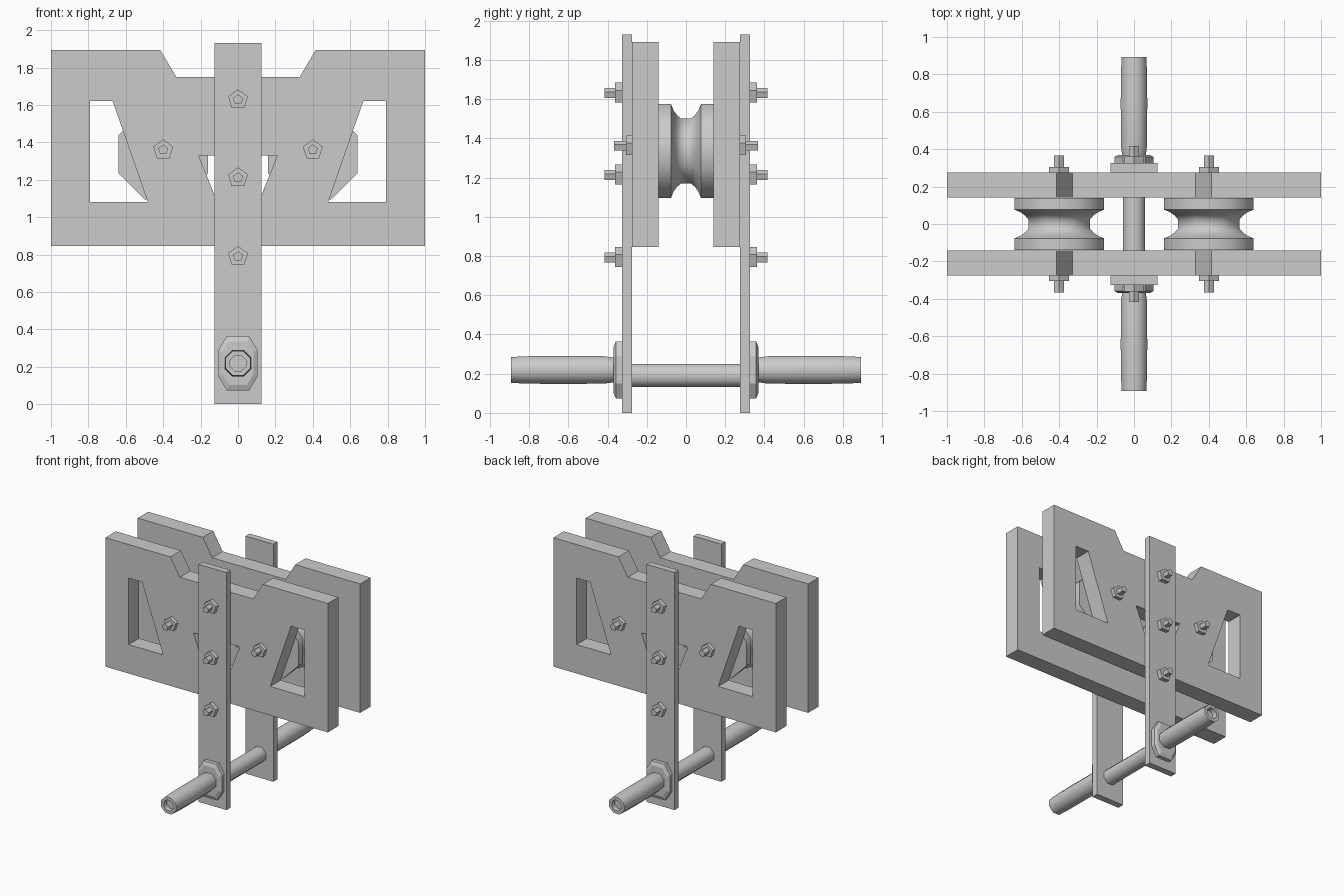
import bpy, bmesh
from math import sin, cos, pi

if "Cube" in bpy.data.objects:
    bpy.data.objects.remove(bpy.data.objects["Cube"])


def ngon(n, phase=0.0):
    """Unit polygon in x/z; phase is measured from straight up."""
    return [(sin(2 * pi * i / n + phase), cos(2 * pi * i / n + phase)) for i in range(n)]


OCT = ngon(8, pi / 8)      # flat sides facing the axes
PENT = ngon(5)             # point up


def loft(name, outline, stations, x=0.0, z=0.0, side=1, smooth=None):
    """Skin scaled copies of an outline along y; stations are (scale, y)."""
    bm = bmesh.new()
    rings = [[bm.verts.new((x + s * px, side * y, z + s * pz)) for px, pz in outline]
             for s, y in stations]
    n = len(outline)
    for a, b in zip(rings, rings[1:]):
        for i in range(n):
            j = (i + 1) % n
            bm.faces.new((a[i], a[j], b[j], b[i]))
    bm.faces.new(rings[0])
    bm.faces.new(rings[-1])
    bmesh.ops.recalc_face_normals(bm, faces=bm.faces)
    me = bpy.data.meshes.new(name)
    bm.to_mesh(me)
    bm.free()
    ob = bpy.data.objects.new(name, me)
    bpy.context.collection.objects.link(ob)
    if smooth:
        bpy.ops.object.select_all(action='DESELECT')
        ob.select_set(True)
        bpy.context.view_layer.objects.active = ob
        bpy.ops.object.shade_smooth_by_angle(angle=smooth)
    return ob


def plate(name, loops, y, thickness):
    """Flat plate in x/z from an outline plus window outlines."""
    cu = bpy.data.curves.new(name, 'CURVE')
    cu.dimensions = '2D'
    cu.fill_mode = 'BOTH'
    cu.extrude = thickness / 2
    for pts in loops:
        sp = cu.splines.new('POLY')
        sp.points.add(len(pts) - 1)
        for p, (px, pz) in zip(sp.points, pts):
            p.co = (px, pz, 0, 1)
        sp.use_cyclic_u = True
    tmp = bpy.data.objects.new(name + "_curve", cu)
    bpy.context.collection.objects.link(tmp)
    dg = bpy.context.evaluated_depsgraph_get()
    me = bpy.data.meshes.new_from_object(tmp.evaluated_get(dg))
    bpy.data.objects.remove(tmp)
    ob = bpy.data.objects.new(name, me)
    ob.rotation_euler.x = pi / 2
    ob.location.y = y
    bpy.context.collection.objects.link(ob)
    for p in me.polygons:
        p.use_smooth = False
    return ob


def mirror_x(pts):
    return [(-px, pz) for px, pz in reversed(pts)]


# Outlines of the side plate, its windows, and the handle flange
half = [(1, 0.845), (1, 1.893), (0.415, 1.893), (0.33, 1.75)]
window = [(0.79, 1.08), (0.79, 1.62), (0.67, 1.62), (0.482, 1.08)]
centre_window = [(-0.11, 1.08), (0.11, 1.08), (0.21, 1.33), (-0.21, 1.33)]
plate_loops = [half + mirror_x(half), window, mirror_x(window), centre_window]
quarter = [(0.105, -0.07), (0.105, 0.07), (0.06, 0.145)]
flange_outline = quarter + [(-0.06, 0.145), (-0.105, 0.07), (-0.105, -0.07),
                            (-0.06, -0.145), (0.06, -0.145)]

for label, s in (("front", -1), ("back", 1)):
    plate(f"{label}_side_plate", plate_loops, s * 0.208, 0.134)
    # Upright strap on the outside of the plate
    strap = [(-0.125, 0), (0.125, 0), (0.125, 1.93), (-0.125, 1.93)]
    plate(f"{label}_strap", [strap], s * 0.301, 0.052)

    # Strap bolts and pulley bolts
    bolts = [(0, z, 0.32, 0.362, 0.416) for z in (1.628, 1.211, 0.79)]
    bolts += [(x, 1.36, 0.27, 0.306, 0.366) for x in (-0.4, 0.4)]
    for i, (x, z, y0, y1, y2) in enumerate(bolts):
        loft(f"{label}_bolt_{i + 1}", PENT,
             [(0.056, y0), (0.056, y1), (0.028, y1), (0.028, y2)], x, z, s)

    # Handle flange and grip with a recessed end
    loft(f"{label}_handle_flange", flange_outline,
         [(1, 0.325), (1, 0.358), (0.8, 0.37)], 0, 0.219, s)
    k = 1 / cos(pi / 8)
    loft(f"{label}_handle_grip", OCT,
         [(0.062 * k, 0.36), (0.07 * k, 0.42), (0.071 * k, 0.65), (0.070 * k, 0.80),
          (0.066 * k, 0.893), (0.042 * k, 0.893), (0.042 * k, 0.85)],
         0, 0.219, s, smooth=0.9)

# Grooved pulleys between the plates
groove = [(0.26, 0.14), (0.26, 0.077), (0.222, 0.062), (0.197, 0.045), (0.179, 0.025)]
pulley = groove + [(r, -y) for r, y in reversed(groove)]
for label, x in (("left", -0.4), ("right", 0.4)):
    loft(f"{label}_pulley", OCT, pulley, x, 1.336, smooth=0.9)

# Lower axle joining the two straps
loft("lower_axle", OCT, [(0.064, -0.3), (0.064, 0.3)], 0, 0.19, smooth=0.9)
